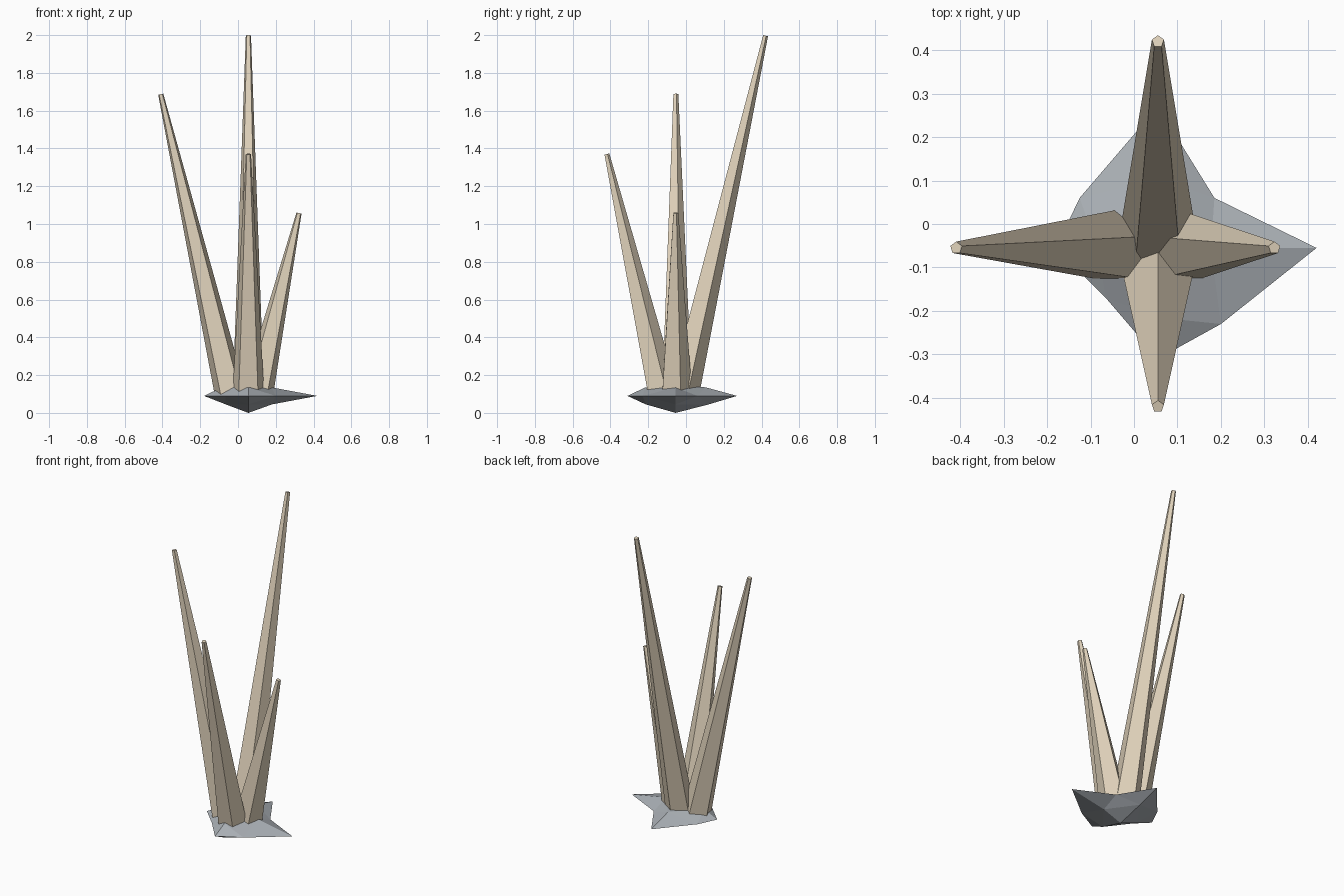
import bpy, bmesh
from math import sin, cos, pi
from mathutils import Vector, Matrix

if "Cube" in bpy.data.objects:
    bpy.data.objects.remove(bpy.data.objects["Cube"])

CX, CY, Z0 = 0.055, -0.055, 0.09   # centre of the rock


def material(name, rgb):
    m = bpy.data.materials.new(name)
    m.diffuse_color = (*rgb, 1)
    m.use_nodes = True
    m.node_tree.nodes["Principled BSDF"].inputs["Base Color"].default_value = m.diffuse_color
    return m


def finish(bm, name, mat):
    bmesh.ops.recalc_face_normals(bm, faces=bm.faces)
    me = bpy.data.meshes.new(name)
    bm.to_mesh(me)
    bm.free()
    me.materials.append(mat)
    ob = bpy.data.objects.new(name, me)
    bpy.context.collection.objects.link(ob)
    return ob


stone = material("stone", (0.40, 0.43, 0.46))
bone = material("pale_beige", (0.75, 0.65, 0.50))

# Rock base: a squashed, faceted stone with an eight-point rim
rim = [(0.365, 0), (0.13, 0.115), (0, 0.325), (-0.18, 0.115),
       (-0.235, 0), (-0.12, -0.115), (0, -0.255), (0.145, -0.175)]
upper = [0.122, 0.16, 0.14, 0.16]     # shoulder distances east, north, west, south
lower = [0.125, 0.175, 0.12, 0.158]
bm = bmesh.new()
edge = [bm.verts.new((CX + x, CY + y, Z0)) for x, y in rim]
for dists, z_mid, z_tip in ((upper, 0.135, 0.15), (lower, 0.045, 0.0)):
    tip = bm.verts.new((CX, CY, z_tip))
    mid = [bm.verts.new((CX + d * cos(i * pi / 2), CY + d * sin(i * pi / 2), z_mid))
           for i, d in enumerate(dists)]
    for i in range(4):
        a, b = mid[i], mid[(i + 1) % 4]
        e0, e1, e2 = edge[2 * i], edge[2 * i + 1], edge[(2 * i + 2) % 8]
        for tri in ((tip, a, b), (a, e1, b), (a, e0, e1), (b, e1, e2)):
            bm.faces.new(tri)
finish(bm, "rock_base", stone)


# Spikes: five-sided tapered shafts leaning outward
def spike(name, foot, tip, r0=0.087, r1=0.0145):
    foot, tip = Vector(foot), Vector(tip)
    axis = tip - foot
    rot = Vector((0, 0, 1)).rotation_difference(axis).to_matrix().to_4x4()
    bm = bmesh.new()
    rings = []
    for r, z in ((r0, 0), (r1, axis.length)):
        rings.append([bm.verts.new((r * sin(k * 2 * pi / 5), r * cos(k * 2 * pi / 5), z))
                      for k in range(5)])
    for k in range(5):
        j = (k + 1) % 5
        bm.faces.new((rings[0][k], rings[0][j], rings[1][j], rings[1][k]))
    for ring in rings:
        bm.faces.new(ring)
    bm.transform(Matrix.Translation(foot) @ rot)
    finish(bm, name, bone)


spike("back_spike", (CX, -0.016, 0.11), (CX, 0.42, 1.997))
spike("left_spike", (-0.042, CY, 0.11), (-0.409, CY, 1.687))
spike("front_spike", (CX, -0.131, 0.11), (CX, -0.42, 1.37))
spike("right_spike", (0.105, CY, 0.11), (0.323, CY, 1.058))
